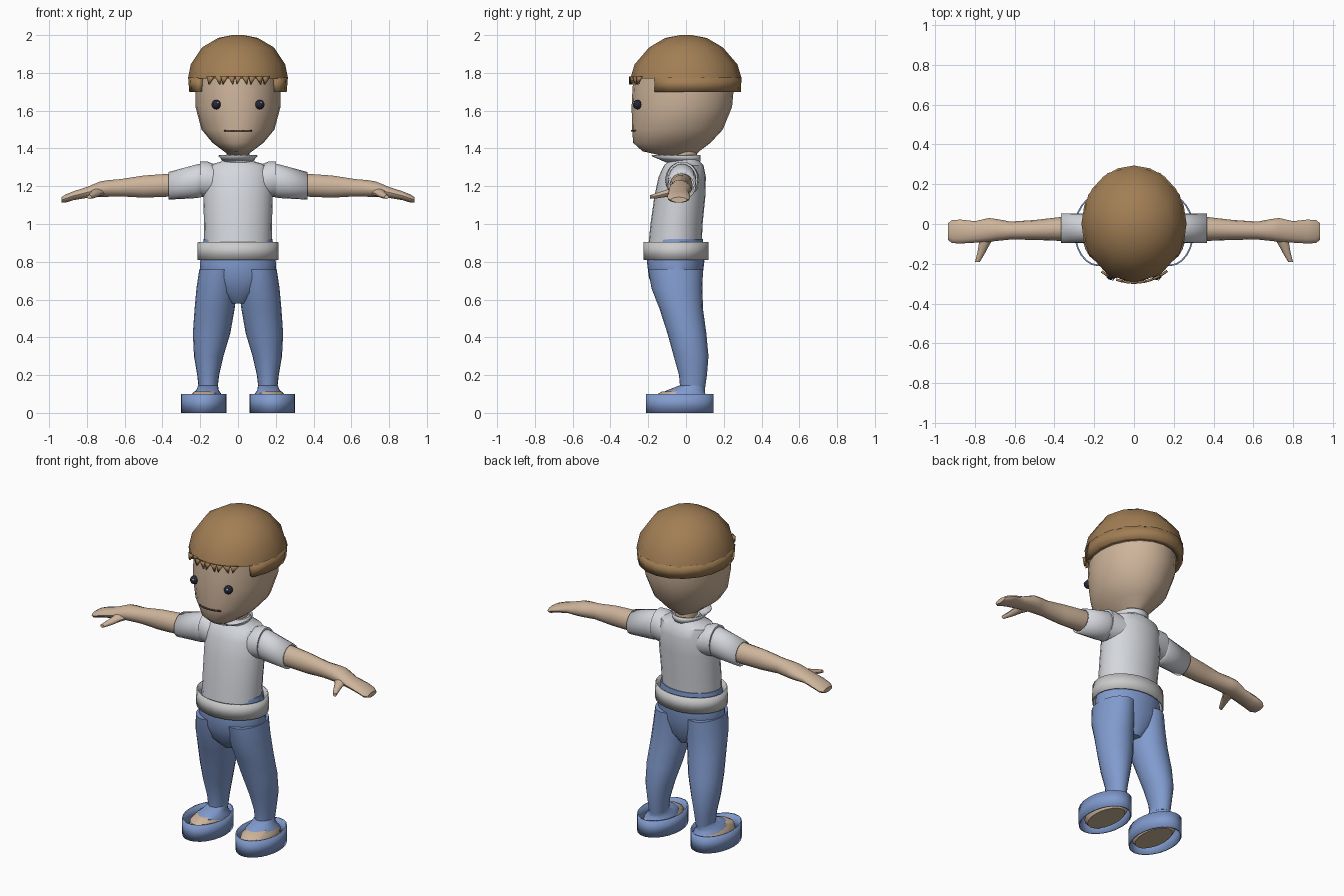
import bpy, bmesh, math
from mathutils import Vector


def mat(name, c):
    m = bpy.data.materials.new(name)
    m.diffuse_color = (*c, 1)
    return m


SKIN = mat("skin", (0.62, 0.46, 0.33))
HAIR = mat("hair", (0.36, 0.21, 0.09))
SHIRT = mat("shirt", (0.66, 0.68, 0.72))
DENIM = mat("denim", (0.22, 0.33, 0.62))
DARK = mat("dark", (0.02, 0.02, 0.04))
LIP = mat("lip", (0.15, 0.08, 0.06))
ORDER = {"z": (0, 1, 2), "x": (2, 0, 1), "y": (0, 2, 1)}


def finish(name, bm, material, angle=40, thick=0):
    bmesh.ops.recalc_face_normals(bm, faces=bm.faces)
    me = bpy.data.meshes.new(name)
    bm.to_mesh(me)
    bm.free()
    ob = bpy.data.objects.new(name, me)
    bpy.context.collection.objects.link(ob)
    if material:
        me.materials.append(material)
    bpy.ops.object.select_all(action='DESELECT')
    ob.select_set(True)
    bpy.context.view_layer.objects.active = ob
    bpy.ops.object.shade_smooth_by_angle(angle=math.radians(angle))
    if thick:
        mod = ob.modifiers.new("thickness", 'SOLIDIFY')
        mod.thickness = thick
    return ob


def loft(name, secs, material, axis="z", n=20, side=1, caps=True,
         thick=0, span=None, angle=40):
    """Skin ellipses (t, centre a, centre b, radius a, radius b) along an axis."""
    bm = bmesh.new()
    a0, a1 = span or (0, 360)
    rings = []
    for t, ca, cb, ra, rb in secs:
        ring = []
        for i in range(n + (1 if span else 0)):
            th = math.radians(a0 + (a1 - a0) * i / n)
            p = (ca + ra * math.cos(th), cb + rb * math.sin(th), t)
            v = Vector([p[k] for k in ORDER[axis]])
            v.x *= side
            ring.append(bm.verts.new(v))
        rings.append(ring)
    for r, s in zip(rings, rings[1:]):
        for i in range(n):
            j = (i + 1) % len(r)
            bm.faces.new((r[i], r[j], s[j], s[i]))
    if caps and not span:
        bm.faces.new(rings[0])
        bm.faces.new(rings[-1])
    return finish(name, bm, material, angle, thick)


def ball(name, loc, r, material):
    bm = bmesh.new()
    bmesh.ops.create_uvsphere(bm, u_segments=12, v_segments=8, radius=r)
    bmesh.ops.translate(bm, verts=bm.verts, vec=loc)
    return finish(name, bm, material, 60)


# Head and neck
loft("head", [(1.355, 0, -0.03, 0.035, 0.07), (1.385, 0, -0.08, 0.075, 0.15),
              (1.43, 0, -0.075, 0.135, 0.205), (1.50, 0, -0.045, 0.193, 0.24),
              (1.62, 0, -0.022, 0.225, 0.266), (1.72, 0, -0.015, 0.225, 0.268),
              (1.80, 0, -0.015, 0.22, 0.26)], SKIN, n=24, angle=60)
loft("neck", [(1.30, 0, 0, 0.06, 0.065), (1.40, 0, -0.01, 0.06, 0.065)], SKIN)

# Hair: faceted cap, back band, ragged fringe
loft("hair_cap", [(1.77, 0, 0, 0.265, 0.295), (1.845, 0, 0, 0.25, 0.272),
                  (1.935, 0, 0, 0.19, 0.195), (1.985, 0, 0, 0.105, 0.11),
                  (2.0, 0, 0, 0.03, 0.03)], HAIR, n=12)
loft("hair_back", [(1.70, 0, 0, 0.258, 0.29), (1.775, 0, 0, 0.264, 0.294)], HAIR,
     n=14, span=(-35, 215), thick=0.035)
bm = bmesh.new()
for i in range(9):
    x0 = -0.16 + i * 0.036
    pts = [(x0, 1.78), (x0 + 0.036, 1.78), (x0 + 0.01 + 0.016 * (i % 2), 1.738)]
    bm.faces.new([bm.verts.new((x, -0.006 - 0.283 * math.sqrt(1 - (x / 0.27) ** 2), z))
                  for x, z in pts])
finish("hair_fringe", bm, HAIR, thick=0.012)

# Face
for s in (-1, 1):
    ball("eye", (s * 0.115, -0.257, 1.632), 0.025, DARK)
    ball("eye_glint", (s * 0.115 + 0.008, -0.278, 1.642), 0.006, None)
loft("mouth", [(1.491, 0, -0.047, 0.198, 0.244), (1.498, 0, -0.046, 0.199, 0.245)],
     LIP, n=10, span=(248, 292), thick=0.008)

# Shirt body and collar
loft("shirt_body", [(0.86, 0, -0.06, 0.178, 0.142), (1.0, 0, -0.05, 0.18, 0.138),
                    (1.15, 0, -0.032, 0.184, 0.135), (1.25, 0, -0.02, 0.182, 0.125),
                    (1.31, 0, -0.012, 0.16, 0.105), (1.33, 0, -0.01, 0.09, 0.085),
                    (1.355, 0, -0.01, 0.07, 0.075)], SHIRT, n=24)
loft("shirt_collar", [(1.33, 0, -0.015, 0.07, 0.085), (1.365, 0, -0.055, 0.1, 0.125)],
     SHIRT, caps=False, thick=0.006)

# Belt and trouser waist
loft("belt", [(0.81, 0, -0.053, 0.215, 0.173), (0.905, 0, -0.053, 0.213, 0.173)],
     None, n=24, caps=False, thick=0.008)
loft("trouser_waist", [(0.58, 0, -0.04, 0.05, 0.075), (0.64, 0, -0.05, 0.14, 0.12),
                       (0.72, 0, -0.055, 0.205, 0.142), (0.80, 0, -0.055, 0.2, 0.152),
                       (0.92, 0, -0.05, 0.182, 0.14)], DENIM, n=24)

for s, side in ((1, "right"), (-1, "left")):
    # Sleeve: shoulder piece, then open cuff
    loft(f"{side}_shoulder", [(0.11, -0.015, 1.225, 0.09, 0.085),
                              (0.16, -0.02, 1.235, 0.09, 0.095),
                              (0.2, -0.02, 1.238, 0.082, 0.092)],
         SHIRT, "x", side=s)
    loft(f"{side}_sleeve", [(0.17, -0.02, 1.235, 0.075, 0.088),
                            (0.22, -0.021, 1.226, 0.075, 0.089),
                            (0.368, -0.022, 1.202, 0.074, 0.073)],
         SHIRT, "x", side=s, caps=False, thick=0.01)
    # Arm, flat hand and thumb
    loft(f"{side}_arm", [(0.2, -0.025, 1.22, 0.055, 0.06),
                         (0.37, -0.025, 1.205, 0.06, 0.062),
                         (0.5, -0.03, 1.198, 0.05, 0.06),
                         (0.62, -0.033, 1.192, 0.045, 0.047),
                         (0.69, -0.03, 1.188, 0.055, 0.045),
                         (0.73, -0.03, 1.184, 0.06, 0.042),
                         (0.80, -0.04, 1.167, 0.054, 0.03),
                         (0.87, -0.038, 1.15, 0.06, 0.024),
                         (0.915, -0.038, 1.134, 0.058, 0.022),
                         (0.935, -0.038, 1.128, 0.042, 0.014)], SKIN, "x", n=14, side=s)
    loft(f"{side}_thumb", [(-0.05, 0.735, 1.172, 0.045, 0.026),
                           (-0.10, 0.752, 1.163, 0.028, 0.02),
                           (-0.145, 0.768, 1.152, 0.02, 0.016),
                           (-0.19, 0.787, 1.143, 0.012, 0.01)],
         SKIN, "y", n=10, side=s)
    # Trouser leg
    loft(f"{side}_leg", [(0.76, 0.105, -0.055, 0.1, 0.145),
                         (0.66, 0.112, -0.048, 0.108, 0.135),
                         (0.55, 0.124, -0.025, 0.106, 0.115),
                         (0.42, 0.14, 0.005, 0.099, 0.103),
                         (0.30, 0.155, 0.027, 0.078, 0.092),
                         (0.20, 0.158, 0.037, 0.058, 0.074),
                         (0.13, 0.158, 0.035, 0.05, 0.066)], DENIM, side=s)
    # Foot, shoe upper and open oval shoe rim
    loft(f"{side}_foot", [(0.015, 0.172, -0.035, 0.075, 0.135),
                          (0.04, 0.172, -0.035, 0.09, 0.155),
                          (0.085, 0.172, -0.03, 0.085, 0.145),
                          (0.112, 0.17, -0.02, 0.06, 0.11)], SKIN, side=s)
    loft(f"{side}_shoe_upper", [(0.075, 0.168, 0.0, 0.085, 0.125),
                                (0.105, 0.166, -0.015, 0.075, 0.115),
                                (0.12, 0.162, 0.0, 0.06, 0.1),
                                (0.145, 0.158, 0.033, 0.052, 0.068)], DENIM, side=s)
    loft(f"{side}_shoe_rim", [(0, 0.181, -0.033, 0.121, 0.179),
                              (0.1, 0.181, -0.033, 0.121, 0.179)],
         DENIM, n=24, side=s, caps=False, thick=0.008)
